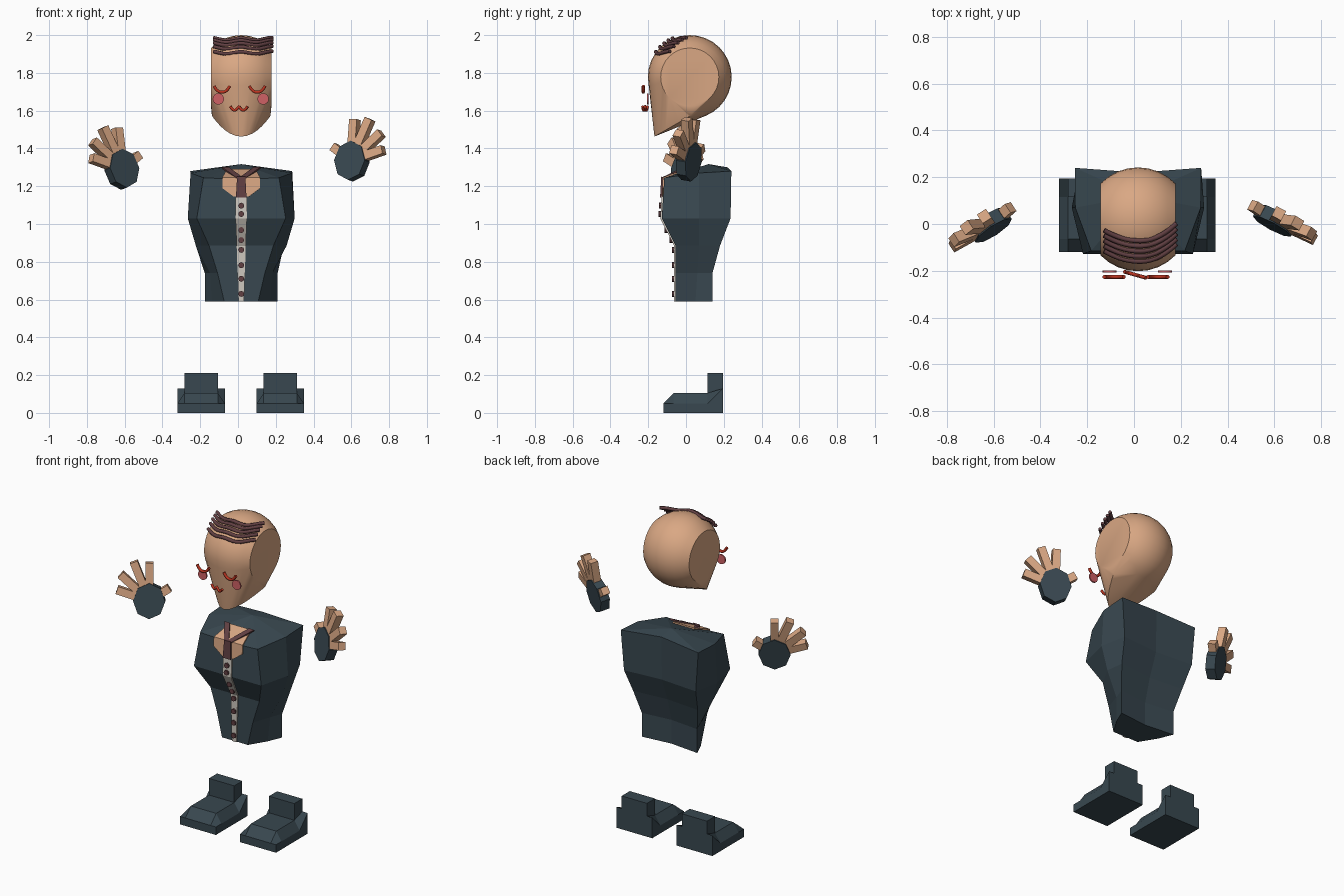
import bpy, bmesh, math
from mathutils import Matrix, Vector

if "Cube" in bpy.data.objects:
    bpy.data.objects.remove(bpy.data.objects["Cube"])

def mat(name, c):
    m = bpy.data.materials.new(name)
    m.diffuse_color = (*c, 1)
    m.use_nodes = True
    m.node_tree.nodes["Principled BSDF"].inputs["Base Color"].default_value = m.diffuse_color
    return m

SKIN = mat("skin", (0.70, 0.39, 0.23))
SUIT = mat("dark slate cloth", (0.04, 0.064, 0.08))
BROWN = mat("plum brown", (0.12, 0.05, 0.055))
RED = mat("red line", (0.50, 0.035, 0.015))
BLUSH = mat("blush", (0.62, 0.12, 0.13))
WHITE = mat("off white", (0.62, 0.58, 0.52))
CX = 0.017                                  # middle line of the figure

def finish(name, bm, material, smooth=None):
    bmesh.ops.recalc_face_normals(bm, faces=bm.faces)
    me = bpy.data.meshes.new(name)
    bm.to_mesh(me)
    bm.free()
    me.materials.append(material)
    ob = bpy.data.objects.new(name, me)
    bpy.context.collection.objects.link(ob)
    bpy.ops.object.select_all(action='DESELECT')
    bpy.context.view_layer.objects.active = ob
    ob.select_set(True)
    if smooth:
        bpy.ops.object.shade_smooth_by_angle(angle=math.radians(smooth))
    return ob

def loft(name, rings, material, top=None):
    """Skin closed rings of points; optional peak point on the last ring."""
    bm = bmesh.new()
    vs = [[bm.verts.new(p) for p in r] for r in rings]
    n = len(rings[0])
    for a, b in zip(vs, vs[1:]):
        for i in range(n):
            j = (i + 1) % n
            bm.faces.new((a[i], a[j], b[j], b[i]))
    bm.faces.new(vs[0])
    if top:
        t = bm.verts.new(top)
        for i in range(n):
            bm.faces.new((vs[-1][i], vs[-1][(i + 1) % n], t))
    else:
        bm.faces.new(vs[-1])
    bmesh.ops.remove_doubles(bm, verts=bm.verts, dist=1e-4)
    return finish(name, bm, material)

def ribbon(name, rows, material, thick=0.008):
    """Thin plate along rows of (x, y, z, half width)."""
    bm = bmesh.new()
    vs = [(bm.verts.new((x - h, y, z)), bm.verts.new((x + h, y, z))) for x, y, z, h in rows]
    for a, b in zip(vs, vs[1:]):
        bm.faces.new((a[0], a[1], b[1], b[0]))
    ob = finish(name, bm, material)
    s = ob.modifiers.new("thickness", 'SOLIDIFY')
    s.thickness = thick
    s.offset = 0
    return ob

def tube(name, pts, r, material):
    cu = bpy.data.curves.new(name, 'CURVE')
    cu.dimensions = '3D'
    cu.bevel_depth = r
    cu.bevel_resolution = 1
    cu.use_fill_caps = True
    sp = cu.splines.new('POLY')
    sp.points.add(len(pts) - 1)
    for p, q in zip(sp.points, pts):
        p.co = (*q, 1)
    cu.materials.append(material)
    ob = bpy.data.objects.new(name, cu)
    bpy.context.collection.objects.link(ob)
    bpy.ops.object.select_all(action='DESELECT')
    bpy.context.view_layer.objects.active = ob
    ob.select_set(True)
    bpy.ops.object.convert(target='MESH')

# Head: sphere with flat sides, stretched down to a chin
R, HC, W = 0.222, Vector((CX, 0.02, 1.778)), 0.16
bm = bmesh.new()
lim = math.asin(W / R)
for k in range(9):
    la = -lim + 2 * lim * k / 8
    for i in range(32):
        a = math.tau * i / 32
        bm.verts.new(HC + R * Vector((math.sin(la), math.cos(la) * math.cos(a), math.cos(la) * math.sin(a))))
for i in range(-8, 9):
    s = math.sin(math.radians(90 * i / 8))
    bm.verts.new((CX + 0.155 * s, -0.167 + 0.19 * s * s, 1.463 + 0.11 * s * s))
bmesh.ops.convex_hull(bm, input=bm.verts)
bmesh.ops.dissolve_limit(bm, angle_limit=0.01, verts=bm.verts, edges=bm.edges)
finish("head", bm, SKIN, 30)

# Hair: wavy strands combed over the brow
for k in range(5):
    y0 = -0.072 - 0.022 * k
    z0 = HC.z + math.sqrt(R * R - (y0 - HC.y) ** 2) - 0.002
    pts = []
    for i in range(15):
        t = i / 7 - 1
        y = y0 + (0.075 if t > 0 else 0.045) * t * t
        pts.append((0.027 + 0.155 * t, y, z0 + 0.006 * math.sin(t * 6 + 2) + 0.003 * t * t))
    tube("hair_strand", pts, 0.0105, BROWN)

# Face: closed eyes, mouth and cheeks
for x0 in (-0.085, 0.102):
    pts = [(x0 + 0.042 * t, -0.226, 1.698 + 0.033 * abs(t) ** 2.5)
           for t in [i / 5 - 1 for i in range(11)]]
    tube("closed_eye", pts, 0.009, RED)
tube("mouth", [(0.005 + 0.046 * t, -0.217 - 0.013 * t, 1.622 - 0.02 * abs(math.sin(math.pi * t)))
               for t in [i / 8 - 1 for i in range(17)]], 0.008, RED)
for x0 in (-0.104, 0.133):
    bm = bmesh.new()
    bmesh.ops.create_cone(bm, cap_ends=True, segments=16, radius1=0.03, radius2=0.03, depth=0.009,
                          matrix=Matrix.Translation((x0, -0.203, 1.662)) @ Matrix.Rotation(math.pi / 2, 4, 'X'))
    finish("cheek", bm, BLUSH, 30)

# Jacket: z, front half width, side half width, back half width, front y, side y, back y
LEVELS = [(0.59, 0.09, 0.155, 0.193, -0.055, 0.05, 0.14),
          (0.74, 0.125, 0.165, 0.193, -0.055, 0.06, 0.14),
          (0.885, 0.17, 0.24, 0.225, -0.055, 0.07, 0.18),
          (1.03, 0.235, 0.283, 0.25, -0.128, 0.07, 0.236),
          (1.27, 0.20, 0.268, 0.27, -0.115, 0.07, 0.24)]
rings = []
for z, f, s, b, yf, ys, yb in LEVELS:
    ring = [(-f, yf, -.025), (0, yf, -.035), (f, yf, -.025), (s, ys, 0),
            (b, yb, .01), (0, yb - .02, .03), (-b, yb, .01), (-s, ys, 0)]
    rings.append([(CX + x, y, z + (dz if z > 1.2 else 0)) for x, y, dz in ring])
loft("jacket", rings, SUIT, top=(CX, 0.12, 1.317))

def front_y(z):
    if z > 1.03:
        return -0.128 + (z - 1.03) * 0.06
    return -0.055 - 0.073 * max(0, (z - 0.885) / 0.145)

# Chest opening, collar bands, tie and shirt strip
ribbon("chest_skin", [(CX, front_y(1.145) - .003, 1.145, .04), (CX, front_y(1.19) - .003, 1.19, .1),
                      (CX, -.119, 1.245, .1), (CX, 0.0, 1.288, .075)], SKIN)
for s in (-1, 1):
    ribbon("collar_band", [(CX + s * 0.085, -0.01, 1.298, .018), (CX + s * .01, -0.124, 1.243, .018)],
           BROWN, 0.01)
ribbon("tie", [(CX, -0.125, 1.25, .022), (CX, front_y(1.14) - .01, 1.14, .028)], BROWN, 0.012)
ribbon("shirt_strip", [(CX, front_y(z) - .004, z, h) for z, h in
                       ((1.15, .03), (1.03, .03), (0.885, .024), (0.59, .015))], WHITE)

# Buttons
for z in (1.097, 1.053, 0.968, 0.915, 0.863, 0.782, 0.71, 0.63):
    bm = bmesh.new()
    bmesh.ops.create_cone(bm, cap_ends=True, segments=8, radius1=0.016, radius2=0.016, depth=0.02,
                          matrix=Matrix.Translation((CX, front_y(z) - .008, z)) @ Matrix.Rotation(math.pi / 2, 4, 'X'))
    finish("button", bm, BROWN)

# Hands: octagonal palm with five spread block fingers
TIPS = [(0.185, 0.06), (0.165, 0.15), (0.09, 0.225), (0.0, 0.222), (-0.115, 0.075)]
for s, pos, yaw, tilt in ((-1, (-0.615, -0.005, 1.29), 33, 12), (1, (0.603, 0.015, 1.333), 28, 9)):
    M = (Matrix.Translation(pos) @ Matrix.Rotation(math.radians(-s * yaw), 4, 'Z')
         @ Matrix.Rotation(math.radians(-tilt), 4, 'X') @ Matrix.Diagonal((s, 1, 1, 1)))
    bm = bmesh.new()
    bmesh.ops.create_cone(bm, cap_ends=True, segments=8, radius1=0.1, radius2=0.1, depth=0.058,
                          matrix=M @ Matrix.Diagonal((0.92, 1, 1.05, 1)) @ Matrix.Rotation(math.pi / 2, 4, 'X'))
    finish("palm", bm, SUIT)
    bm = bmesh.new()
    for u, w in TIPS:
        d = Vector((u, 0, w))
        L = d.length
        F = (M @ Matrix.Rotation(math.atan2(u, w), 4, 'Y')
             @ Matrix.Translation((0, 0, L / 2 + 0.03)) @ Matrix.Diagonal((0.046, 0.046, L - 0.06, 1)))
        bmesh.ops.create_cube(bm, size=1, matrix=F)
    finish("fingers", bm, SKIN)

# Shoes: tapered foot and ankle block
for x0 in (-0.195, 0.224):
    rings = [[(x0 + x, y, z) for x, z in ((-.125, 0), (-.125, m), (-.088, t), (.088, t), (.125, m), (.125, 0))]
             for y, m, t in ((-.12, .05, .05), (-.065, .05, .105), (.115, .05, .105), (.195, .13, .13))]
    loft("shoe", rings, SUIT)
    bm = bmesh.new()
    bmesh.ops.create_cube(bm, size=1, matrix=Matrix.Translation((x0, 0.155, 0.15))
                          @ Matrix.Diagonal((0.176, 0.08, 0.12, 1)))
    finish("ankle", bm, SUIT)
